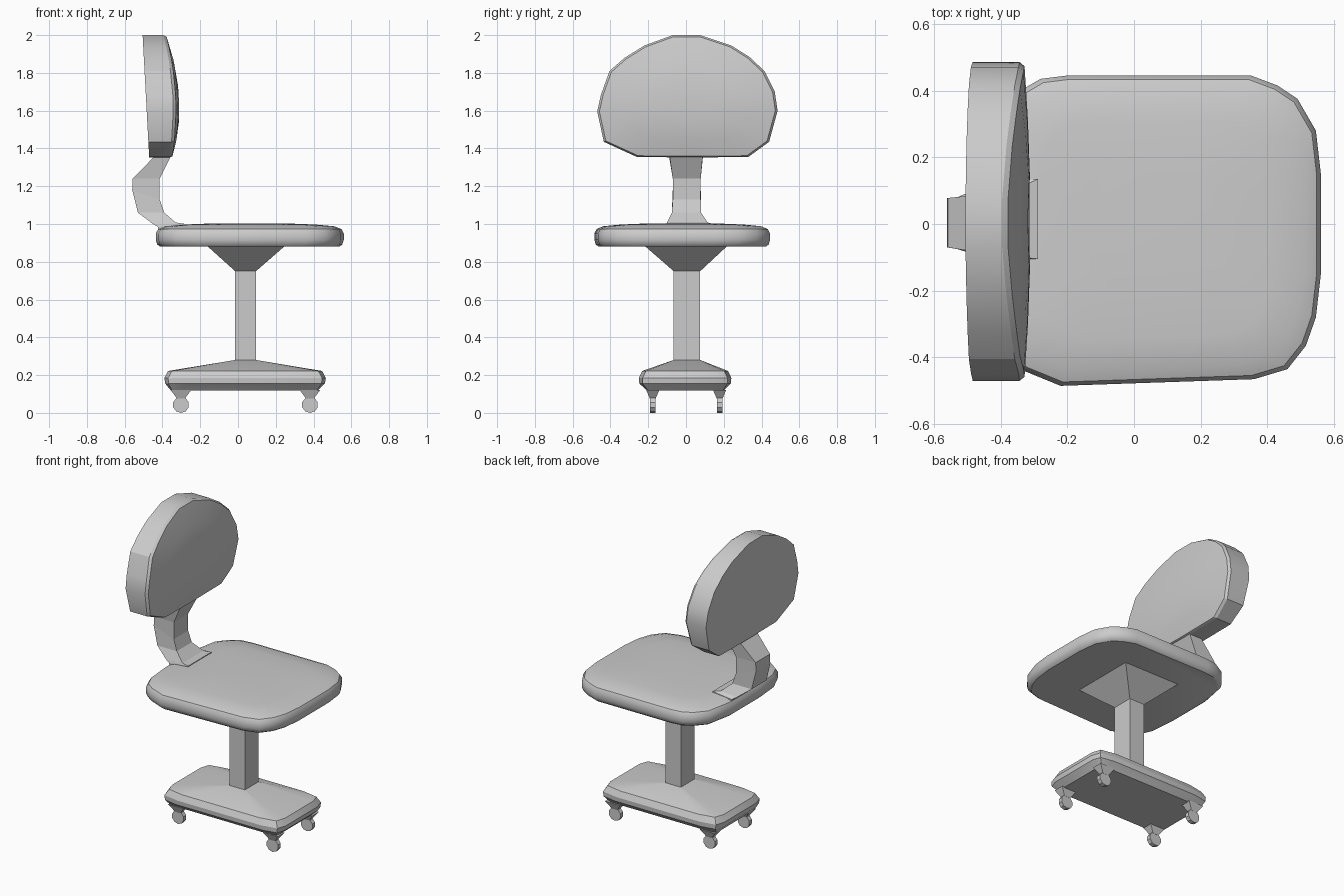
import bpy, bmesh, math
from mathutils import Vector

if "Cube" in bpy.data.objects:
    bpy.data.objects.remove(bpy.data.objects["Cube"])


def loft(name, rings, smooth=None):
    """Skin a list of equal-length point rings and cap both ends."""
    bm = bmesh.new()
    vs = [[bm.verts.new(p) for p in r] for r in rings]
    n = len(vs[0])
    for a, b in zip(vs, vs[1:]):
        for i in range(n):
            j = (i + 1) % n
            bm.faces.new((a[i], a[j], b[j], b[i]))
    bm.faces.new(vs[0])
    bm.faces.new(vs[-1])
    bmesh.ops.recalc_face_normals(bm, faces=bm.faces[:])
    me = bpy.data.meshes.new(name)
    bm.to_mesh(me)
    bm.free()
    ob = bpy.data.objects.new(name, me)
    bpy.context.collection.objects.link(ob)
    if smooth:
        bpy.ops.object.select_all(action='DESELECT')
        ob.select_set(True)
        bpy.context.view_layer.objects.active = ob
        bpy.ops.object.shade_smooth_by_angle(angle=math.radians(smooth))
    return ob


def rect(x0, x1, y0, y1, z):
    return [(x0, y0, z), (x1, y0, z), (x1, y1, z), (x0, y1, z)]


def scaled(outline, c, s, z):
    return [(c[0] + (x - c[0]) * s, c[1] + (y - c[1]) * s, z) for x, y in outline]


# seat cushion: rounded outline lofted through a padded edge profile
seat = [(-.42, -.32), (-.385, -.40), (-.33, -.44), (-.22, -.485), (.36, -.465),
        (.46, -.435), (.515, -.365), (.545, -.28), (.56, -.15), (.56, .15),
        (.545, .28), (.49, .375), (.43, .415), (.35, .445), (-.20, .445),
        (-.28, .435), (-.34, .40), (-.40, .33), (-.435, .15), (-.435, -.15)]
profile = [(.955, .88), (.985, .892), (1, .915), (1, .95), (.975, .973),
           (.9, .988), (.7, .997), (.4, 1.003)]
loft("seat", [scaled(seat, (.06, -.02), s, z) for s, z in profile], 35)

# tapered seat mount and square post
loft("seat_mount", [rect(-.015, .095, -.065, .075, .75),
                    rect(-.165, .25, -.22, .22, .885)])
loft("post", [rect(-.015, .095, -.065, .075, .26),
              rect(-.015, .095, -.065, .075, .76)])


# base: rounded rectangle rings rising to the foot of the post
def rounded(x0, x1, y0, y1, c, z):
    pts = []
    for cx, cy, sx, sy in ((x0, y0, 1, 1), (x1, y0, -1, 1),
                           (x1, y1, -1, -1), (x0, y1, 1, -1)):
        corner = [(0, c), (.25 * c, .25 * c), (c * 1.6, 0)]
        if sx * sy < 0:
            corner.reverse()
        pts += [(cx + sx * a, cy + sy * b, z) for a, b in corner]
    return pts


loft("base", [rounded(-.355, .42, -.205, .20, .02, .118),
              rounded(-.385, .46, -.247, .237, .07, .155),
              rounded(-.39, .465, -.25, .24, .08, .185),
              rounded(-.37, .445, -.232, .222, .08, .222),
              rounded(-.015, .095, -.065, .075, .001, .28)], 25)

# four casters: tapered stem plus thin disc wheel
for ex, x in (("left", -.302), ("right", .381)):
    for ey, y in (("front", -.176), ("back", .178)):
        loft(f"caster_stem_{ey}_{ex}",
             [rect(x - .055, x + .055, y - .035, y + .035, .122),
              rect(x - .02, x + .02, y - .015, y + .015, .075)])
        loft(f"caster_wheel_{ey}_{ex}",
             [[(x + .043 * math.cos(a), y + d, .043 + .043 * math.sin(a))
               for a in (k * math.tau / 10 + math.pi / 10 for k in range(10))]
              for d in (-.014, .014)])

# curved arm joining seat and backrest: (outer x, z), (inner x, z), y range
arm = [((-.42, .96), (-.287, .985), -.105, .135),
       ((-.425, .985), (-.287, 1.002), -.105, .135),
       ((-.45, 1.0), (-.33, 1.008), -.10, .115),
       ((-.53, 1.06), (-.39, 1.06), -.075, .08),
       ((-.56, 1.18), (-.415, 1.13), -.07, .078),
       ((-.558, 1.24), (-.415, 1.24), -.07, .078),
       ((-.44, 1.36), (-.345, 1.38), -.09, .09)]
loft("back_arm", [[(o[0], a, o[1]), (i[0], a, i[1]), (i[0], b, i[1]), (o[0], b, o[1])]
                  for o, i, a, b in arm])

# backrest: outline in y, z with a leaning back plane and a bulged front
back = [(-.26, 1.355), (-.435, 1.435), (-.47, 1.595), (-.45, 1.685), (-.405, 1.81),
        (-.325, 1.88), (-.22, 1.945), (-.07, 2.0), (.075, 2.0), (.24, 1.945),
        (.335, 1.885), (.415, 1.81), (.47, 1.70), (.485, 1.6), (.44, 1.435),
        (.33, 1.355), (.03, 1.352)]


def front_x(z):
    return -.328 - .052 * (abs(z - 1.6) / .4) ** 2


def front_ring(s, bulge):
    out = []
    for y, z in back:
        w = 1.62 + (z - 1.62) * s
        out.append((front_x(w) + bulge, y * s, w))
    return out


loft("backrest", [[(-.47 - .035 * (z - 1.35) / .65, y, z) for y, z in back],
                  [(front_x(z) - .015, y, z) for y, z in back],
                  front_ring(.975, 0), front_ring(.65, .01), front_ring(.3, .016)], 25)
